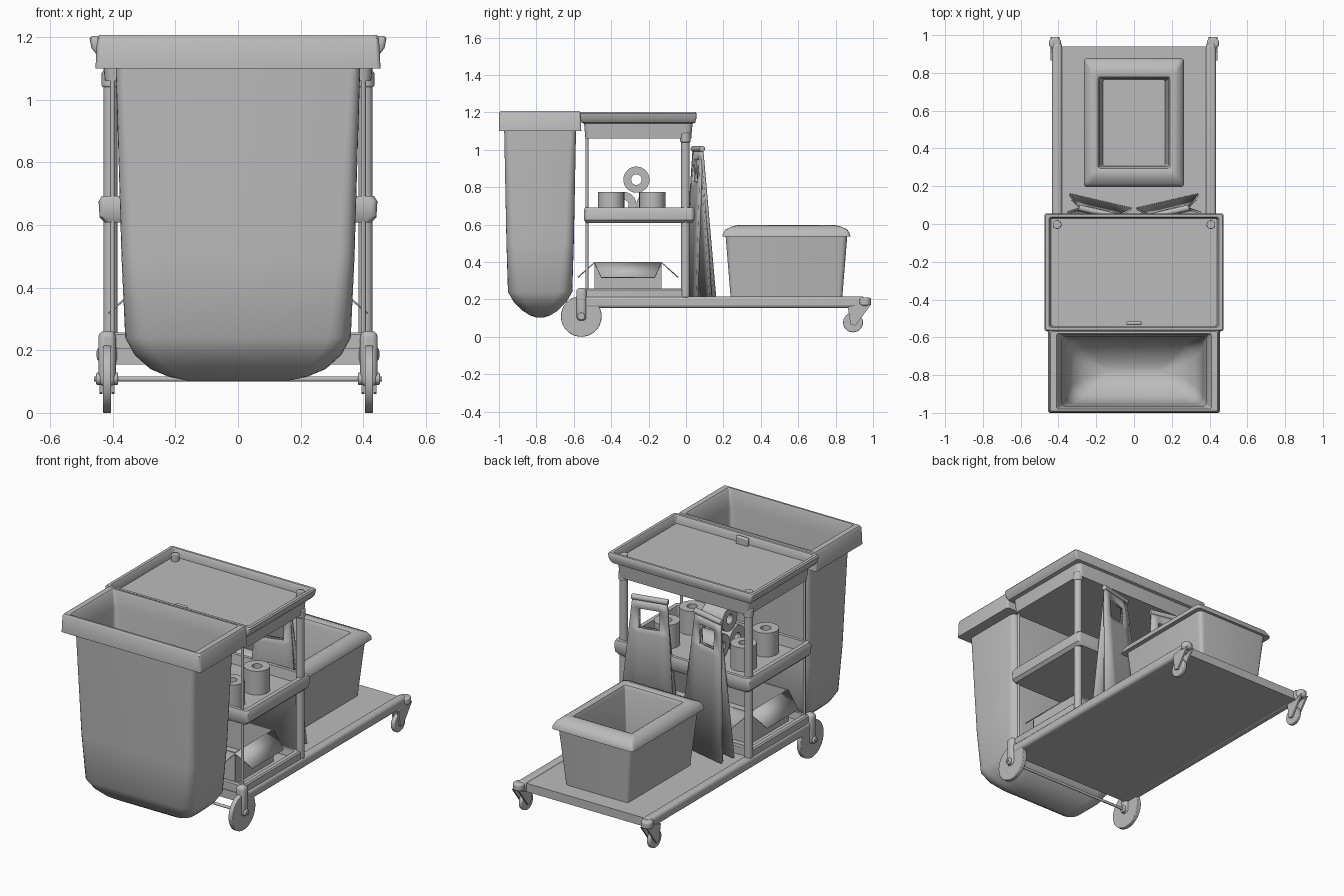
import bpy, bmesh
from math import radians, pi, sin, cos
from mathutils import Matrix, Vector

if "Cube" in bpy.data.objects:
    bpy.data.objects.remove(bpy.data.objects["Cube"])

grey = bpy.data.materials.new("plain_grey")
grey.use_nodes = True
grey.diffuse_color = (0.5, 0.5, 0.5, 1)
grey.node_tree.nodes["Principled BSDF"].inputs["Base Color"].default_value = (0.5, 0.5, 0.5, 1)


def finish(name, bm, bevel=0, seg=3):
    bmesh.ops.recalc_face_normals(bm, faces=bm.faces)
    mesh = bpy.data.meshes.new(name)
    bm.to_mesh(mesh)
    bm.free()
    mesh.materials.append(grey)
    ob = bpy.data.objects.new(name, mesh)
    bpy.context.collection.objects.link(ob)
    if bevel:
        mod = ob.modifiers.new("bevel", 'BEVEL')
        mod.width, mod.segments = bevel, seg
    bpy.ops.object.select_all(action='DESELECT')
    ob.select_set(True)
    bpy.context.view_layer.objects.active = ob
    bpy.ops.object.shade_smooth_by_angle(angle=radians(35))
    return ob


def box(name, lo, hi, bevel=0, seg=3):
    bm = bmesh.new()
    lo, hi = Vector(lo), Vector(hi)
    bmesh.ops.create_cube(bm, size=1, matrix=Matrix.Translation((lo + hi) / 2) @ Matrix.Diagonal((*(hi - lo), 1)))
    return finish(name, bm, bevel, seg)


def rod(name, centre, r, length, axis='Z', bevel=0):
    bm = bmesh.new()
    turn = Matrix.Rotation(pi / 2, 4, 'Y') if axis == 'X' else Matrix()
    bmesh.ops.create_cone(bm, cap_ends=True, segments=32, radius1=r, radius2=r, depth=length,
                          matrix=Matrix.Translation(centre) @ turn)
    return finish(name, bm, bevel)


def prism(name, pts, x0, x1, bevel=0):
    """Side outline (y, z) pushed along x."""
    bm = bmesh.new()
    a, b = [[bm.verts.new((x, y, z)) for y, z in pts] for x in (x0, x1)]
    bm.faces.new(a)
    bm.faces.new(b)
    for i in range(len(pts)):
        j = (i + 1) % len(pts)
        bm.faces.new((a[i], a[j], b[j], b[i]))
    return finish(name, bm, bevel)


def loft(name, cy, rings, k=5):
    """Rounded rectangles (z, half x, half y, corner radius) joined in order."""
    bm = bmesh.new()
    loops = []
    for z, hx, hy, r in rings:
        loop = []
        for q, (sx, sy) in enumerate(((1, 1), (-1, 1), (-1, -1), (1, -1))):
            for i in range(k + 1):
                a = (q + i / k) * pi / 2
                loop.append(bm.verts.new((sx * (hx - r) + r * cos(a), cy + sy * (hy - r) + r * sin(a), z)))
        loops.append(loop)
    for a, b in zip(loops, loops[1:]):
        for i in range(len(a)):
            j = (i + 1) % len(a)
            bm.faces.new((a[i], a[j], b[j], b[i]))
    bm.faces.new(loops[0])
    bm.faces.new(loops[-1])
    return finish(name, bm)


# Waste bag: outside up to the rim, over it, and down the inside
bag = [(.103, .16, .02, .02), (.115, .22, .055, .04), (.14, .28, .095, .06), (.185, .33, .14, .07),
       (.24, .36, .172, .07), (.5, .372, .18, .05), (1.1, .39, .192, .03)]
lining = [(z + .012, hx - .008, hy - .008, max(r - .008, .008)) for z, hx, hy, r in reversed(bag)]
loft("waste_bag", -.78, bag + [(1.1, .455, .22, .012), (1.195, .45, .219, .012), (1.207, .442, .211, .01),
                              (1.207, .41, .2, .01), (1.195, .4, .196, .01)] + lining)

# Top tray and its fittings
loft("top_tray", -.255, [(1.06, .425, .283, .03), (1.14, .432, .29, .03), (1.145, .452, .304, .01),
                         (1.165, .468, .31, .01), (1.195, .474, .311, .01), (1.203, .468, .306, .01),
                         (1.203, .45, .292, .01), (1.195, .444, .286, .01), (1.155, .44, .284, .01)])
box("tray_latch", (-.04, -.535, 1.15), (.04, -.515, 1.2), .008)

# Middle shelf
loft("middle_shelf", -.25, [(.608, .425, .285, .02), (.625, .442, .294, .02), (.675, .445, .296, .02),
                            (.692, .435, .29, .02), (.692, .41, .27, .02), (.635, .4, .262, .02)])

# Base platform with rails and the raised front tray
box("base_plate", (-.4, -.555, .155), (.4, .94, .205))
loft("lower_tray", -.28, [(.2, .425, .27, .02), (.25, .425, .27, .02), (.257, .418, .264, .02),
                          (.257, .395, .25, .02), (.215, .39, .245, .02)])
rod("front_axle", (0, -.56, .108), .008, .92, 'X')

for s, side in ((-1, "right"), (1, "left")):
    x = .407 * s
    box(side + "_base_rail", (x - .027, -.56, .153), (x + .027, .96, .215), .018)
    rod(side + "_rear_post", (x, -.003, .7), .023, .98, 'Z', .004)
    rod(side + "_post_collar", (x, -.003, 1.065), .028, .05, 'Z', .005)
    rod(side + "_front_rod", (.4 * s, -.53, .65), .008, .86)
    # Large front wheel and its housing
    x = .418 * s
    rod(side + "_front_wheel", (x, -.56, .109), .109, .026, 'X', .004)
    box(side + "_wheel_housing", (x - .028, -.586, .085), (x + .028, -.532, .262), .02)
    rod(side + "_wheel_hub", (x, -.56, .109), .02, .07, 'X', .005)
    # Small rear caster
    rod(side + "_caster_wheel", (x, .893, .077), .053, .024, 'X', .005)
    for e in (-1, 1):
        prism(side + "_caster_fork", [(.865, .16), (.925, .175), (.99, .172), (.905, .06), (.88, .065)],
              x + e * .014, x + e * .024)
    rod(side + "_caster_head", (x, .957, .187), .033, .045, 'Z', .012)

# Mop bucket: outside, sloping rim, inside
loft("mop_bucket", .537, [(.205, .205, .298, .02), (.535, .24, .325, .03), (.535, .266, .342, .02),
                          (.55, .264, .34, .02), (.575, .25, .325, .02), (.592, .228, .285, .02),
                          (.597, .205, .258, .015), (.59, .19, .242, .012), (.57, .182, .233, .01),
                          (.23, .165, .225, .01)])


# Folding floor signs: two tapered panels with a hand hole, joined by a top bar
def sign_panel(name, place, lean, width):
    bm = bmesh.new()
    rows = []
    for z in (-.79, -.2, -.175, -.06, -.01):
        w = width * (.1 - .085 * z)
        rows.append([bm.verts.new((u, -z * lean, z)) for u in (-w, -.06, .06, w)])
    for r in range(4):
        for c in range(3):
            if (r, c) != (2, 1):
                bm.faces.new((rows[r][c], rows[r][c + 1], rows[r + 1][c + 1], rows[r + 1][c]))
    ob = finish(name, bm)
    ob.matrix_world = place
    mod = ob.modifiers.new("thickness", 'SOLIDIFY')
    mod.thickness, mod.offset = .014, 0


for s, side in ((-1, "right"), (1, "left")):
    place = Matrix.Translation((.19 * s, .063, 1.005)) @ Matrix.Rotation(radians(13) * s, 4, 'Z')
    sign_panel(side + "_sign_back", place, .07, 1)
    sign_panel(side + "_sign_front", place, -.05, .94)
    sign_panel(side + "_sign_inner", place, .045, .9)
    bar = rod(side + "_sign_bar", (0, 0, 0), .016, .21, 'X', .004)
    bar.matrix_world = place


# Paper rolls, hollow through the middle
def paper_roll(centre, lying=False):
    bm = bmesh.new()
    turn = Matrix.Rotation(pi / 2, 4, 'Y') if lying else Matrix()
    place = Matrix.Translation(centre) @ turn
    n = 32
    loops = [[bm.verts.new(place @ Vector((r * cos(2 * pi * i / n), r * sin(2 * pi * i / n), z)))
              for i in range(n)] for r, z in ((.07, -.07), (.07, .07), (.028, .07), (.028, -.07))]
    for a, b in zip(loops, loops[1:] + loops[:1]):
        for i in range(n):
            j = (i + 1) % n
            bm.faces.new((a[i], a[j], b[j], b[i]))
    finish("paper_roll", bm)


for s in (-1, 1):
    paper_roll((.25 * s, -.18, .705))
    paper_roll((.24 * s, -.4, .705))
for y, z in ((-.335, .705), (-.195, .705), (-.265, .84)):
    paper_roll((-.03, y, z), True)

# Open carton with four drooping flaps
loft("carton", -.31, [(.215, .325, .18, .002), (.4, .325, .18, .002), (.4, .318, .173, .002),
                      (.225, .318, .173, .002)], 1)
for axis, half, along in (('x', .325, .18), ('y', .18, .325)):
    for s in (-1, 1):
        bm = bmesh.new()
        flap = []
        for out, t, z in ((half, -along, .4), (half, along, .4),
                          (half + .09, along * .8, .32), (half + .09, -along * .8, .32)):
            p = (s * out, t) if axis == 'x' else (t, s * out)
            flap.append(bm.verts.new((p[0], p[1] - .31, z)))
        bm.faces.new(flap)
        ob = finish("carton_flap", bm)
        ob.modifiers.new("thickness", 'SOLIDIFY').thickness = .006
